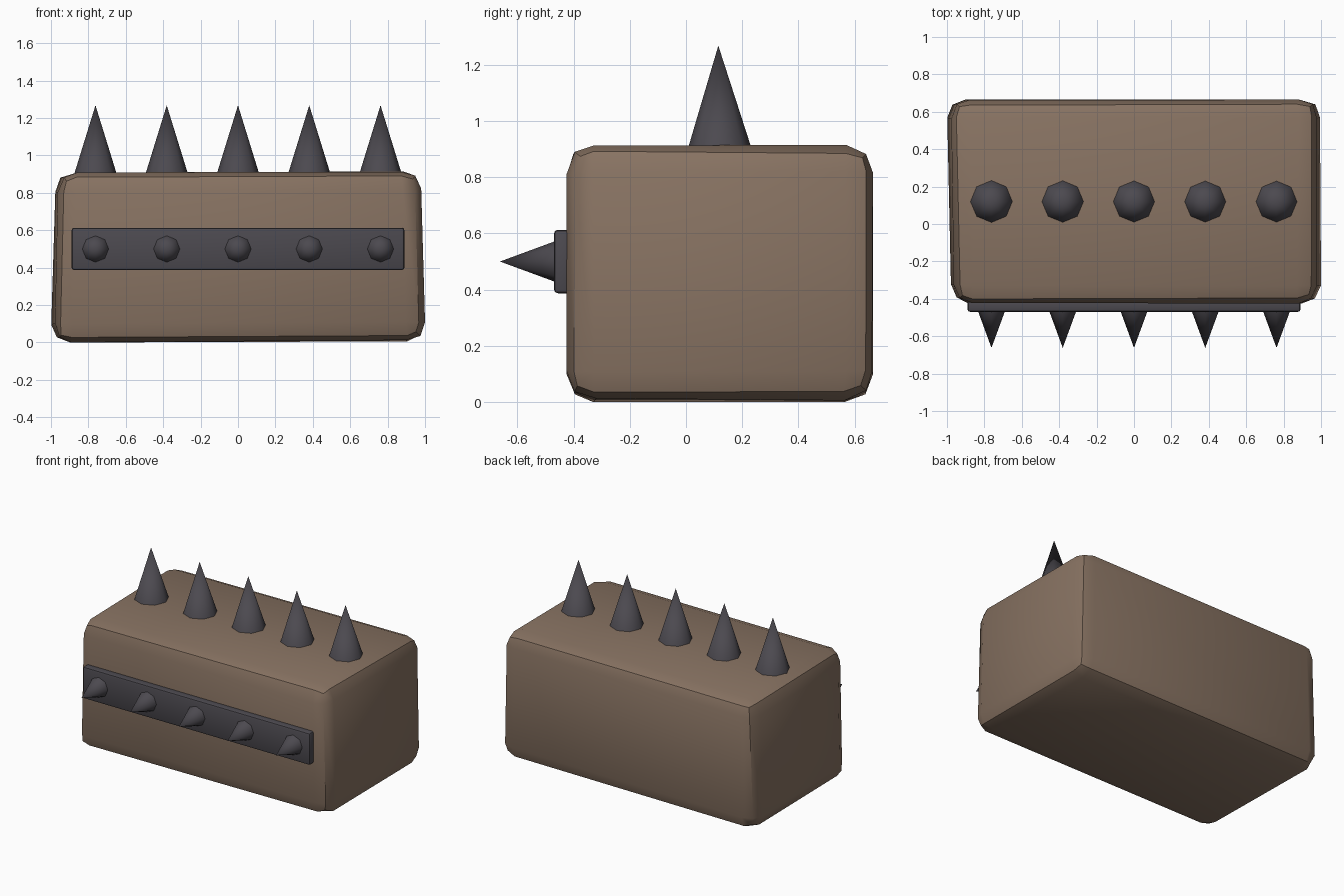
import bpy, bmesh, math, random
from mathutils import Matrix, Vector

if "Cube" in bpy.data.objects:
    bpy.data.objects.remove(bpy.data.objects["Cube"])

random.seed(4)


def material(name, rgb):
    m = bpy.data.materials.new(name)
    m.diffuse_color = (*rgb, 1)
    m.use_nodes = True
    m.node_tree.nodes["Principled BSDF"].inputs["Base Color"].default_value = m.diffuse_color
    return m


brown = material("brown stone", (0.245, 0.170, 0.122))
iron = material("dark iron", (0.072, 0.067, 0.079))


def finish(name, bm, mat, angle):
    bmesh.ops.recalc_face_normals(bm, faces=bm.faces)
    me = bpy.data.meshes.new(name)
    bm.to_mesh(me)
    bm.free()
    ob = bpy.data.objects.new(name, me)
    bpy.context.collection.objects.link(ob)
    me.materials.append(mat)
    bpy.ops.object.select_all(action='DESELECT')
    ob.select_set(True)
    bpy.context.view_layer.objects.active = ob
    bpy.ops.object.shade_smooth_by_angle(angle=math.radians(angle))
    return ob


def box(lo, hi):
    bm = bmesh.new()
    bmesh.ops.create_cube(bm, size=1)
    for v in bm.verts:
        v.co = Vector([lo[i] if v.co[i] < 0 else hi[i] for i in range(3)])
    return bm


def bevel(bm, width, segments):
    bmesh.ops.bevel(bm, geom=bm.edges[:], offset=width, offset_type='OFFSET',
                    segments=segments, profile=0.5, affect='EDGES')


def spike(name, radius, base, tip):
    base, tip = Vector(base), Vector(tip)
    axis = tip - base
    rot = axis.to_track_quat('Z', 'Y').to_matrix().to_4x4()
    bm = bmesh.new()
    bmesh.ops.create_cone(bm, cap_ends=True, segments=8, radius1=radius, radius2=0,
                          depth=axis.length,
                          matrix=Matrix.Translation((base + tip) / 2) @ rot)
    bmesh.ops.remove_doubles(bm, verts=bm.verts, dist=1e-5)
    return finish(name, bm, iron, 50)


# worn block: slightly tapered box, rounded, with chipped corners
lo, hi = Vector((-1, -0.425, 0)), Vector((1, 0.665, 0.915))
bm = box(lo, hi)
for v in bm.verts:
    if v.co.z > 0.5:
        v.co.x *= 0.977
        v.co.z += 0.005 * v.co.x - 0.003
    elif v.co.x > 0:
        v.co.z += 0.012
    if v.co.x * v.co.y > 0 and v.co.x < 0:
        v.co.x += 0.015
bevel(bm, 0.1, 2)
for v in bm.verts:
    for i in range(3):
        v.co[i] = min(max(v.co[i] + random.uniform(-0.006, 0.006), lo[i]), hi[i])
finish("block_body", bm, brown, 40)

# iron band across the front
bm = box((-0.89, -0.47, 0.387), (0.89, -0.40, 0.613))
bevel(bm, 0.014, 2)
finish("front_band", bm, iron, 40)

# rows of spikes on top and on the band
for i in range(5):
    x = -0.762 + 0.381 * i
    spike(f"top_spike_{i + 1}", 0.12, (x, 0.12, 0.88), (x, 0.115, 1.268))
    spike(f"front_spike_{i + 1}", 0.078, (x, -0.45, 0.5), (x, -0.662, 0.5))
